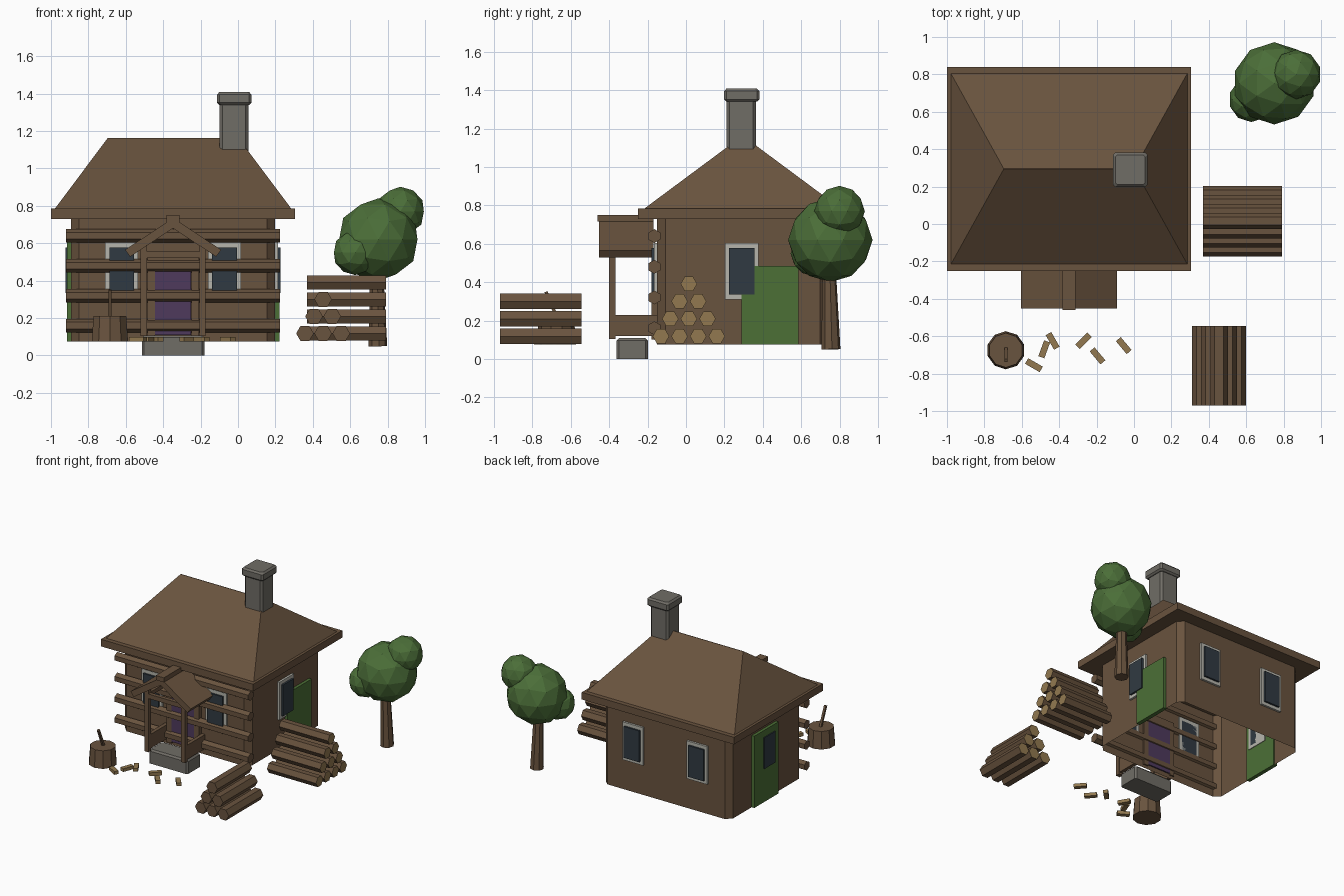
import bpy, bmesh, math
from mathutils import Matrix, Vector

if "Cube" in bpy.data.objects:
    bpy.data.objects.remove(bpy.data.objects["Cube"])


def mat(name, r, g, b):
    m = bpy.data.materials.new(name)
    lin = [((c / 255 + 0.055) / 1.055) ** 2.4 for c in (r, g, b)]
    m.diffuse_color = (*lin, 1)
    m.use_nodes = True
    m.node_tree.nodes["Principled BSDF"].inputs["Base Color"].default_value = m.diffuse_color
    return m


BROWN = mat("brown_wood", 105, 83, 62)
TAN = mat("cut_wood", 146, 121, 80)
STONE = mat("grey_stone", 112, 109, 102)
WHITE = mat("window_white", 182, 181, 172)
GLASS = mat("dark_glass", 48, 58, 66)
GREEN = mat("shutter_green", 76, 112, 54)
LEAF = mat("leaf_green", 75, 110, 56)
PURPLE = mat("door_purple", 78, 58, 92)


def finish(name, bm, *mats):
    bmesh.ops.recalc_face_normals(bm, faces=bm.faces)
    me = bpy.data.meshes.new(name)
    bm.to_mesh(me)
    bm.free()
    for m in mats:
        me.materials.append(m)
    ob = bpy.data.objects.new(name, me)
    bpy.context.collection.objects.link(ob)
    return ob


def box(name, x, y, z, m):
    """Box from (min, max) ranges."""
    bm = bmesh.new()
    bmesh.ops.create_cube(bm, size=1)
    for v in bm.verts:
        v.co = [(a + b) / 2 + c * (b - a) for c, (a, b) in zip(v.co, (x, y, z))]
    return finish(name, bm, m)


def rod(name, p, q, r1, r2, sides, *mats, turn=0):
    """Cylinder or cone from p to q; a second material colours the q end."""
    p, q = Vector(p), Vector(q)
    d = q - p
    bm = bmesh.new()
    rot = d.to_track_quat('Z', 'Y').to_matrix().to_4x4()
    bmesh.ops.create_cone(bm, cap_ends=True, segments=sides, radius1=r1, radius2=r2, depth=d.length,
                          matrix=Matrix.Translation((p + q) / 2) @ rot @ Matrix.Rotation(turn, 4, 'Z'))
    bm.normal_update()
    if len(mats) > 1:
        for f in bm.faces:
            f.material_index = int(f.normal.dot(d.normalized()) > 0.9)
    return finish(name, bm, *mats)


def loft(name, rings, m, bottom=True):
    """Skin stacked rings of points."""
    bm = bmesh.new()
    rows = [[bm.verts.new(c) for c in ring] for ring in rings]
    n = len(rows[0])
    for a, b in zip(rows, rows[1:]):
        for i in range(n):
            bm.faces.new((a[i], a[(i + 1) % n], b[(i + 1) % n], b[i]))
    if bottom:
        bm.faces.new(rows[0][::-1])
    bm.faces.new(rows[-1])
    return finish(name, bm, m)


def octa(cx, cy, hx, hy, c, z):
    """Rectangle ring with cut corners."""
    return [(cx + x, cy + y, z) for x, y in (
        (hx - c, -hy), (hx, c - hy), (hx, hy - c), (hx - c, hy),
        (c - hx, hy), (-hx, hy - c), (-hx, c - hy), (c - hx, -hy))]


def rect(cx, cy, hx, hy, z):
    return [(cx - hx, cy - hy, z), (cx + hx, cy - hy, z), (cx + hx, cy + hy, z), (cx - hx, cy + hy, z)]


CX, CY, HX, HY = -0.347, 0.295, 0.545, 0.445

# House shell, open underneath, with cut corners
loft("house_walls", [octa(CX, CY, HX, HY, 0.042, 0.075), octa(CX, CY, HX, HY, 0.042, 0.74)], BROWN, False)

# Hipped roof on an eave slab
loft("roof_eave", [rect(CX, CY, 0.652, 0.545, 0.73), rect(CX, CY, 0.652, 0.545, 0.785)], BROWN)
loft("roof_hip", [rect(CX, CY, 0.632, 0.51, 0.785), rect(CX, CY, 0.35, 0.002, 1.162)], BROWN)

# Chimney
loft("chimney_stack", [octa(-0.022, 0.288, 0.077, 0.077, 0.016, z) for z in (1.09, 1.36)], STONE)
loft("chimney_cap", [octa(-0.02, 0.29, h, h, 0.012, z) for h, z in
                     ((0.08, 1.34), (0.092, 1.352), (0.092, 1.395), (0.08, 1.408))], STONE)

# Front wall logs, sunk partly into the wall
for i in range(4):
    z = 0.16 + 0.16 * i
    rod("wall_log", (-0.92, -0.165, z), (0.225, -0.165, z), 0.036, 0.036, 6, BROWN)


# Windows: a frame with a pane standing slightly proud
def window(axis, side, c):
    wall = (CX if axis == 'x' else CY) + side * (HX if axis == 'x' else HY)
    for name, w, z, out, m in (("window_frame", 0.088, (0.31, 0.603), 0.016, WHITE),
                               ("window_pane", 0.066, (0.335, 0.577), 0.03, GLASS)):
        depth = sorted((wall - side * 0.012, wall + side * out))
        span = (c - w, c + w)
        if axis == 'x':
            box(name, depth, span, z, m)
        else:
            box(name, span, depth, z, m)


for side in (-1, 1):
    window('x', side, 0.29)
    for dx in (-0.275, 0.275):
        window('y', side, CX + dx)

# Green side panels
box("right_panel", (0.19, 0.221), (0.29, 0.585), (0.075, 0.485), GREEN)
box("left_panel", (-0.915, -0.885), (0.175, 0.47), (0.075, 0.63), GREEN)

# Front door, frame and stone step
box("door", (-0.445, -0.25), (-0.175, -0.14), (0.11, 0.50), PURPLE)
for s in (-1, 1):
    box("door_jamb", (CX + s * 0.118 - 0.02, CX + s * 0.118 + 0.02), (-0.18, -0.14), (0.1, 0.53), BROWN)
box("door_lintel", (-0.485, -0.21), (-0.18, -0.14), (0.5, 0.53), BROWN)
loft("door_step", [octa(CX, -0.28, h, h - 0.085, 0.012, z) for h, z in
                   ((0.167, 0), (0.167, 0.095), (0.155, 0.108))], STONE)

# Porch: two roof slabs, ridge beam, posts, side rails and cross beam
for s in (-1, 1):
    pts = [(0, 0.735), (0.257, 0.565), (0.23, 0.528), (0, 0.68)]
    loft("porch_roof", [[(CX + s * x, y, z) for x, z in pts] for y in (-0.452, -0.17)], BROWN)
    px = CX + s * 0.157
    box("porch_post", (px - 0.017, px + 0.017), (-0.402, -0.368), (0.105, 0.60), BROWN)
    box("porch_rail", (px - 0.014, px + 0.014), (-0.37, -0.15), (0.12, 0.23), BROWN)
    box("porch_side_beam", (px - 0.016, px + 0.016), (-0.40, -0.15), (0.53, 0.56), BROWN)
box("porch_cross_beam", (-0.52, -0.174), (-0.40, -0.37), (0.52, 0.555), BROWN)
box("porch_ridge", (CX - 0.034, CX + 0.034), (-0.46, -0.17), (0.715, 0.75), BROWN)


# Stacked log piles with pale cut ends on one side
def pile(along, base, start, end, mid, step, r):
    for row in range(base):
        n = base - row
        z = 0.118 + 0.091 * row
        for i in range(n):
            c = mid + (i - (n - 1) / 2) * step
            p, q = ((start, c, z), (end, c, z)) if along == 'x' else ((c, start, z), (c, end, z))
            ob = rod("pile_log", p, q, r, r * 1.0, 6, BROWN, TAN, turn=LOG_TURN[along])


LOG_TURN = {'x': 0, 'y': 0}
# Turn the hexagons so that a corner points sideways
for axis, d in (('x', Vector((1, 0, 0))), ('y', Vector((0, 1, 0)))):
    first = d.to_track_quat('Z', 'Y') @ Vector((0, 1, 0))
    LOG_TURN[axis] = 0 if abs(first.z) < 0.5 else math.pi / 6
pile('x', 4, 0.37, 0.79, 0.015, 0.097, 0.043)
pile('y', 3, -0.97, -0.545, 0.455, 0.097, 0.047)

# Chopping stump with a slanted handle
rod("stump", (-0.685, -0.675, 0.075), (-0.685, -0.675, 0.21), 0.102, 0.092, 10, BROWN)
rod("axe_handle", (-0.685, -0.665, 0.2), (-0.685, -0.73, 0.35), 0.012, 0.012, 4, BROWN, turn=math.pi / 4)

# Wood chips on the ground
for x, y, a in ((-0.535, -0.755, -30), (-0.48, -0.67, 70), (-0.435, -0.625, -60),
                (-0.27, -0.625, 45), (-0.195, -0.705, -50), (-0.055, -0.65, -50)):
    chip = box("wood_chip", (-0.045, 0.045), (-0.017, 0.017), (0.075, 0.1), TAN)
    chip.location = (x, y, 0)
    chip.rotation_euler.z = math.radians(a)

# Tree
rod("tree_trunk", (0.748, 0.755, 0.05), (0.74, 0.745, 0.5), 0.05, 0.034, 8, BROWN)
for x, y, z, r in ((0.75, 0.752, 0.62, 0.22), (0.868, 0.8, 0.77, 0.132), (0.627, 0.665, 0.55, 0.12)):
    bm = bmesh.new()
    bmesh.ops.create_icosphere(bm, subdivisions=2, radius=r, matrix=Matrix.Translation((x, y, z)))
    finish("tree_crown", bm, LEAF)
